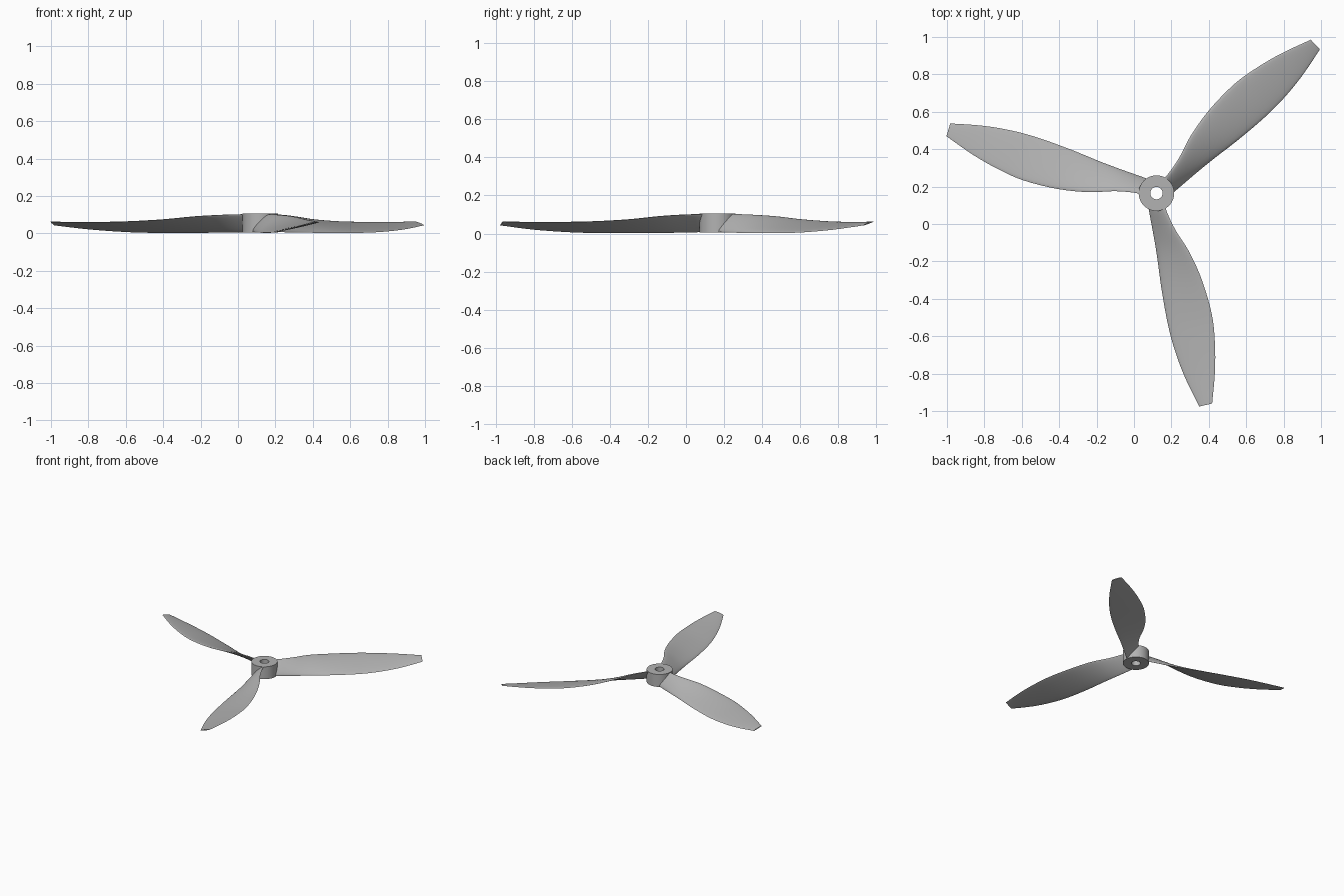
import bpy, bmesh, math
from mathutils import Vector, Matrix

cube = bpy.data.objects.get("Cube")
if cube:
    bpy.data.objects.remove(cube, do_unlink=True)

HUB = Vector((0.12, 0.165, 0))

grey = bpy.data.materials.new("light_grey")
grey.use_nodes = True
grey.diffuse_color = (0.45, 0.45, 0.45, 1)
grey.node_tree.nodes["Principled BSDF"].inputs["Base Color"].default_value = grey.diffuse_color


def finish(bm, name, angle):
    bmesh.ops.recalc_face_normals(bm, faces=bm.faces)
    mesh = bpy.data.meshes.new(name)
    bm.to_mesh(mesh)
    bm.free()
    mesh.materials.append(grey)
    obj = bpy.data.objects.new(name, mesh)
    bpy.context.collection.objects.link(obj)
    bpy.ops.object.select_all(action='DESELECT')
    obj.select_set(True)
    bpy.context.view_layer.objects.active = obj
    bpy.ops.object.shade_smooth_by_angle(angle=math.radians(angle))
    return obj


# Hub: a ring spun from a rectangular profile
bm = bmesh.new()
profile = [bm.verts.new(p) for p in
           ((0.033, 0, 0.005), (0.095, 0, 0.005), (0.095, 0, 0.105), (0.033, 0, 0.105))]
edges = [bm.edges.new((profile[i], profile[(i + 1) % 4])) for i in range(4)]
bmesh.ops.spin(bm, geom=profile + edges, cent=(0, 0, 0), axis=(0, 0, 1),
               angle=math.tau, steps=48, use_merge=True)
bmesh.ops.remove_doubles(bm, verts=bm.verts, dist=1e-4)
finish(bm, "hub", 35).location = HUB

# Blade stations: radius, low edge, high edge, low height, high height, thickness
STATIONS = [
    (0.060, -0.058, 0.032, 0.008, 0.100, 0.020),
    (0.115, -0.061, 0.032, 0.006, 0.101, 0.020),
    (0.220, -0.067, 0.055, 0.004, 0.097, 0.020),
    (0.345, -0.076, 0.098, 0.003, 0.089, 0.019),
    (0.510, -0.092, 0.130, 0.002, 0.073, 0.017),
    (0.700, -0.102, 0.139, 0.004, 0.063, 0.014),
    (0.850, -0.097, 0.120, 0.011, 0.060, 0.012),
    (1.000, -0.077, 0.085, 0.023, 0.060, 0.009),
    (1.163, -0.040, 0.031, 0.043, 0.062, 0.006),
]


def smooth_rows(rows, steps):
    """Catmull-Rom interpolation through the rows."""
    out = []
    for i in range(len(rows) - 1):
        a, b, c, d = (rows[max(0, min(len(rows) - 1, i + k))] for k in (-1, 0, 1, 2))
        for s in range(steps):
            t = s / steps
            out.append([q + 0.5 * t * (r - p + t * (2*p - 5*q + 4*r - e + t * (3*(q - r) + e - p)))
                        for p, q, r, e in zip(a, b, c, d)])
    return out + [rows[-1]]


def section(bm, row, n=12):
    """Closed thin aerofoil loop, arched on its upper side."""
    u, v0, v1, z0, z1, thick = row
    chord = Vector((0, v1 - v0, z1 - z0))
    up = Vector((0, -chord.z, chord.y)).normalized()
    loop = []
    for k in range(2 * n):
        a = math.pi * k / n
        f = (1 - math.cos(a)) / 2
        side = 0.75 if k < n else 0.25
        loop.append(bm.verts.new(Vector((u, v0, z0)) + chord * f + up * (math.sin(a) * thick * side)))
    return loop


# Three identical twisted blades around the hub
for i in range(3):
    bm = bmesh.new()
    loops = [section(bm, r) for r in smooth_rows(STATIONS, 4)]
    for a, b in zip(loops, loops[1:]):
        for k in range(len(a)):
            j = (k + 1) % len(a)
            bm.faces.new((a[k], a[j], b[j], b[k]))
    bm.faces.new(loops[0])
    bm.faces.new(loops[-1])
    turn = Matrix.Rotation(math.radians(43.3 + 120 * i), 4, 'Z')
    bm.transform(Matrix.Translation(HUB) @ turn)
    finish(bm, f"blade_{i + 1}", 40)
